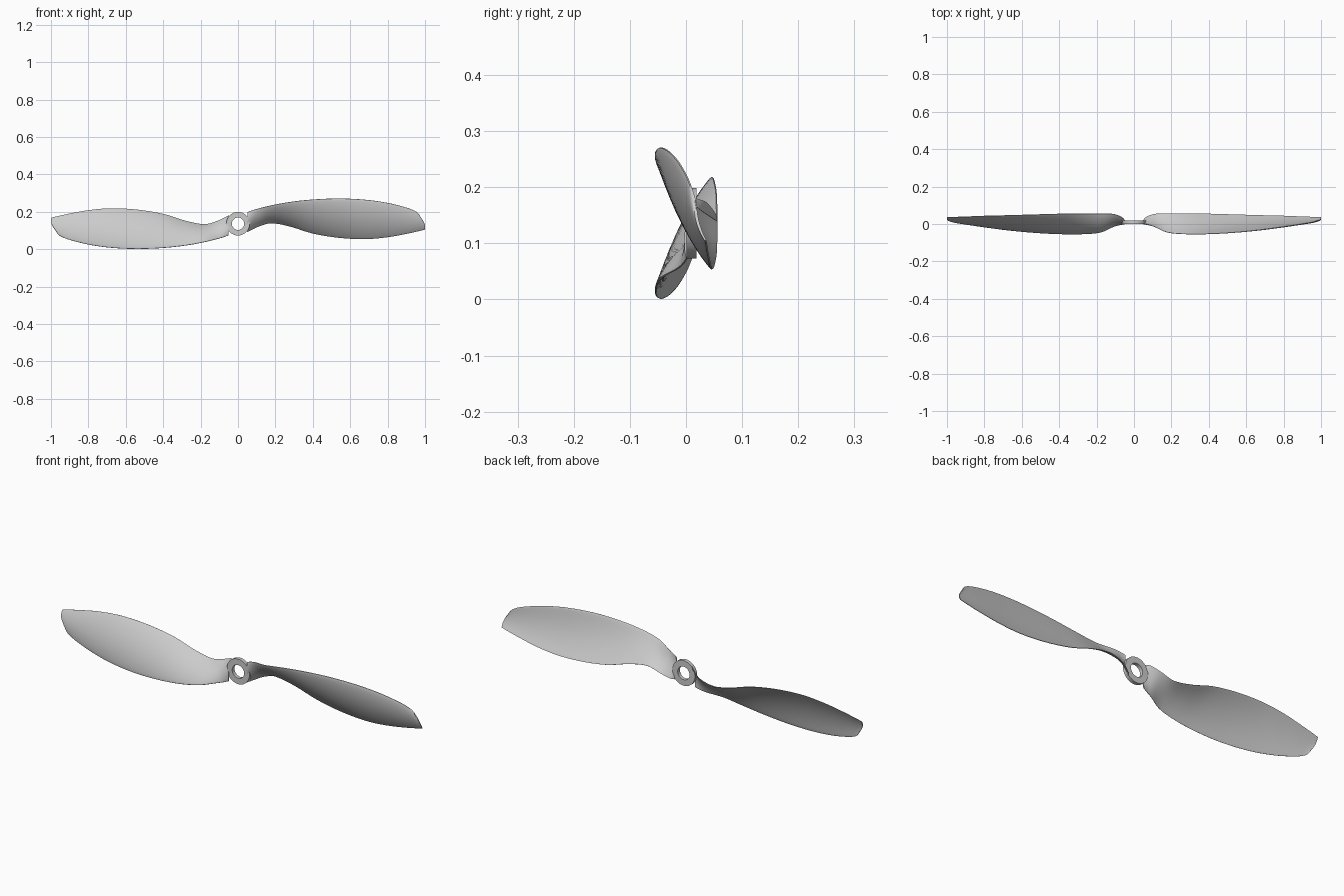
import bpy, bmesh, math
from mathutils import Vector, Matrix

if "Cube" in bpy.data.objects:
    bpy.data.objects.remove(bpy.data.objects["Cube"])

CZ = 0.136  # height of the hub axis

# upper / lower edge points along one blade (x, y, z), root to tip
upper = [(0.052, 0.002, 0.198), (0.075, -0.004, 0.207), (0.11, -0.015, 0.217), (0.18, -0.045, 0.234),
         (0.28, -0.054, 0.252), (0.40, -0.053, 0.265), (0.54, -0.045, 0.2705), (0.68, -0.031, 0.264),
         (0.80, -0.015, 0.247), (0.90, 0.000, 0.222), (0.948, 0.008, 0.203), (0.966, 0.013, 0.188),
         (0.974, 0.017, 0.174)]
lower = [(0.048, 0.018, 0.092), (0.065, 0.036, 0.099), (0.11, 0.053, 0.121), (0.18, 0.055, 0.139),
         (0.28, 0.055, 0.121), (0.40, 0.054, 0.084), (0.54, 0.050, 0.061), (0.68, 0.046, 0.054),
         (0.80, 0.043, 0.064), (0.90, 0.039, 0.082), (0.96, 0.037, 0.095), (0.985, 0.036, 0.101),
         (1.0, 0.035, 0.105)]


def spline(pts, steps):
    """Catmull-Rom curve through the points."""
    p = [Vector(q) for q in pts]
    p = [2 * p[0] - p[1]] + p + [2 * p[-1] - p[-2]]
    out = []
    for i in range(1, len(p) - 2):
        a, b, c, d = p[i - 1:i + 3]
        for k in range(steps):
            t = k / steps
            out.append(0.5 * (2 * b + (c - a) * t + (2 * a - 5 * b + 4 * c - d) * t ** 2
                              + (3 * b - a - 3 * c + d) * t ** 3))
    out.append(p[-2])
    return out


def section(u, l, n=14):
    """Cambered aerofoil ring between the two edges, bulging to the front."""
    d = l - u
    chord = math.hypot(d.y, d.z)
    nrm = Vector((0, d.z, -d.y)).normalized()
    front, back = [], []
    for i in range(n + 1):
        t = (1 - math.cos(math.pi * i / n)) / 2
        arc = 4 * t * (1 - t)
        camber = 0.075 * chord * arc
        half = 0.0012 + 0.026 * chord * math.sqrt(arc) * (1 - 0.5 * t)
        # slight sweep of the tip outline
        base = u + d * t + Vector((0.012 * arc * max(0, (u.x - 0.9) / 0.1), 0, 0))
        front.append(base + nrm * (camber + half))
        back.append(base + nrm * (camber - half))
    return front + back[::-1]


def finish(bm, name, angle):
    bmesh.ops.recalc_face_normals(bm, faces=bm.faces[:])
    me = bpy.data.meshes.new(name)
    bm.to_mesh(me)
    bm.free()
    ob = bpy.data.objects.new(name, me)
    bpy.context.collection.objects.link(ob)
    bpy.ops.object.select_all(action='DESELECT')
    ob.select_set(True)
    bpy.context.view_layer.objects.active = ob
    bpy.ops.object.shade_smooth_by_angle(angle=math.radians(angle))
    return ob


def skin(bm, rings, closed=False):
    rows = [[bm.verts.new(v) for v in r] for r in rings]
    m = len(rows[0])
    pairs = list(zip(rows, rows[1:])) + ([(rows[-1], rows[0])] if closed else [])
    for a, b in pairs:
        for i in range(m):
            j = (i + 1) % m
            bm.faces.new((a[i], a[j], b[j], b[i]))
    return rows


# blades: the second is the first turned half round the hub axis
for name, turn in (("right_blade", 0), ("left_blade", math.pi)):
    bm = bmesh.new()
    rows = skin(bm, [section(u, l) for u, l in zip(spline(upper, 5), spline(lower, 5))])
    bm.faces.new(rows[0])
    bm.faces.new(rows[-1])
    c = Vector((0, 0, CZ))
    bmesh.ops.rotate(bm, verts=bm.verts[:], cent=c, matrix=Matrix.Rotation(turn, 3, 'Y'))
    finish(bm, name, 40)

# hub ring with a through hole
bm = bmesh.new()
profile = [(0.033, 0.001), (0.063, 0.001), (0.063, 0.019), (0.033, 0.019)]
N = 48
rings = [[(r * math.cos(2 * math.pi * k / N), y, CZ + r * math.sin(2 * math.pi * k / N)) for r, y in profile]
         for k in range(N)]
skin(bm, rings, closed=True)
finish(bm, "hub_ring", 30)
